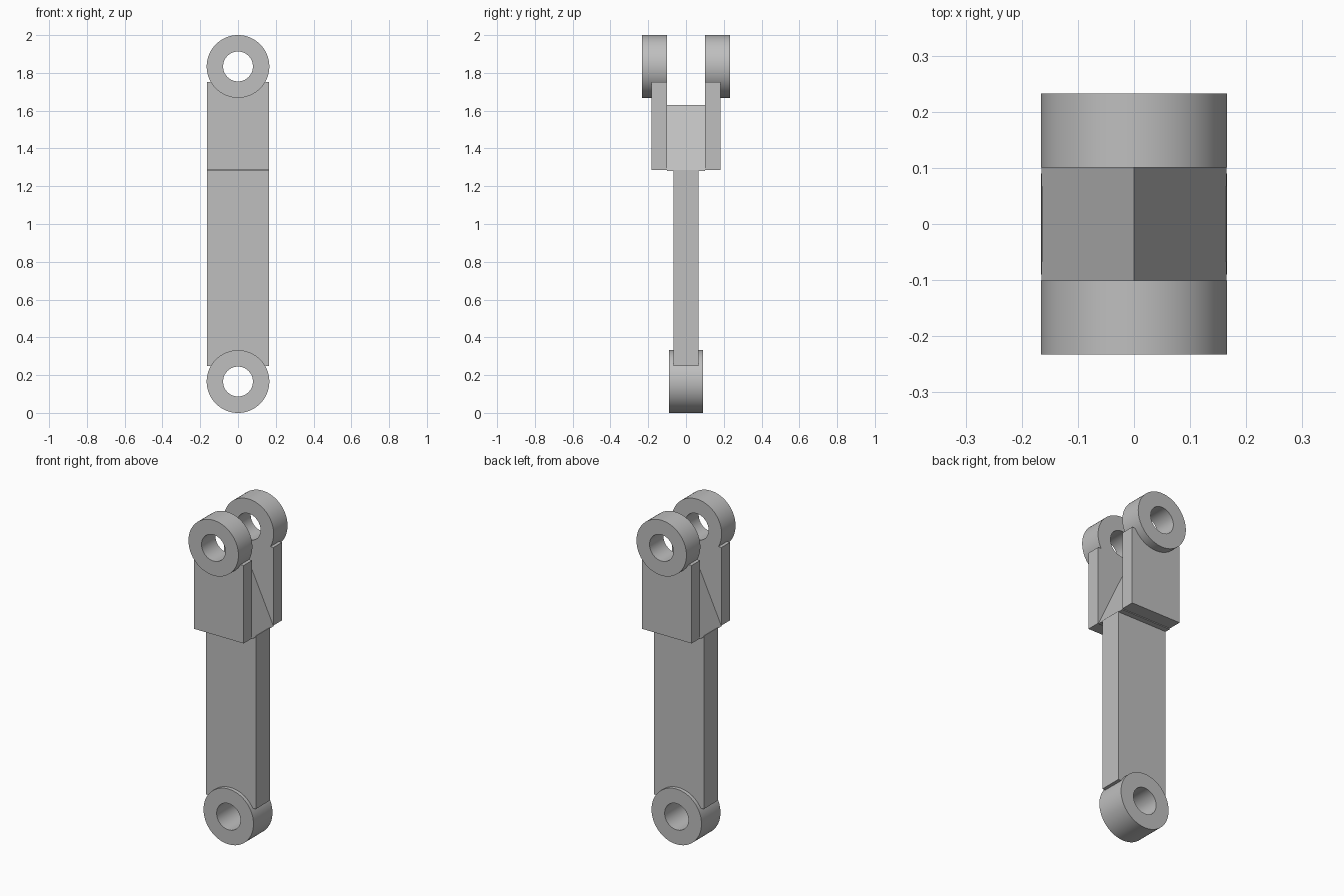
import bpy, bmesh, math

cube = bpy.data.objects.get("Cube")
if cube:
    bpy.data.objects.remove(cube, do_unlink=True)

grey = bpy.data.materials.new("plain grey")
grey.use_nodes = True
COLOUR = (0.52, 0.52, 0.52, 1)
grey.diffuse_color = COLOUR
grey.node_tree.nodes["Principled BSDF"].inputs["Base Color"].default_value = COLOUR

R_OUT, R_HOLE = 0.166, 0.079


def extrude_y(name, loops, y0, y1, closed_ring=False):
    """Extrude a profile in x and z from y0 to y1; a ring takes outer and inner loops."""
    bm = bmesh.new()
    rings = [[bm.verts.new((x, y, z)) for x, z in pts]
             for pts, y in [(p, y) for p in loops for y in (y0, y1)]]
    if closed_ring:
        order = [rings[0], rings[1], rings[3], rings[2]]
        pairs = list(zip(order, order[1:] + order[:1]))
    else:
        pairs = [(rings[0], rings[1])]
        for r in rings:
            bm.faces.new(r)
    n = len(rings[0])
    for a, b in pairs:
        for i in range(n):
            j = (i + 1) % n
            bm.faces.new((a[i], a[j], b[j], b[i]))
    bmesh.ops.recalc_face_normals(bm, faces=bm.faces)
    mesh = bpy.data.meshes.new(name)
    bm.to_mesh(mesh)
    bm.free()
    mesh.materials.append(grey)
    obj = bpy.data.objects.new(name, mesh)
    bpy.context.collection.objects.link(obj)
    return obj


def block(name, half_x, z0, z1, y0, y1):
    profile = [(-half_x, z0), (half_x, z0), (half_x, z1), (-half_x, z1)]
    return extrude_y(name, [profile], y0, y1)


def eye(name, z, y0, y1, sides=64):
    angles = [2 * math.pi * i / sides for i in range(sides)]
    loops = [[(r * math.cos(a), z + r * math.sin(a)) for a in angles]
             for r in (R_OUT, R_HOLE)]
    obj = extrude_y(name, loops, y0, y1, closed_ring=True)
    bpy.ops.object.select_all(action="DESELECT")
    obj.select_set(True)
    bpy.context.view_layer.objects.active = obj
    bpy.ops.object.shade_smooth_by_angle(angle=math.radians(30))
    return obj


# Shaft and its lower eye
block("shaft", 0.165, 0.247, 1.285, -0.067, 0.067)
eye("lower_eye", R_OUT, -0.09, 0.09)

# Peaked web joining the two fork arms
extrude_y("fork_web", [[(-0.165, 1.28), (0.165, 1.28), (0, 1.63)]], -0.101, 0.101)

# Fork arms and upper eyes, mirrored front to back
for side, s in (("front", -1), ("back", 1)):
    block(side + "_fork_arm", 0.165, 1.285, 1.753, s * 0.101, s * 0.182)
    eye(side + "_upper_eye", 2 - R_OUT, s * 0.101, s * 0.233)
